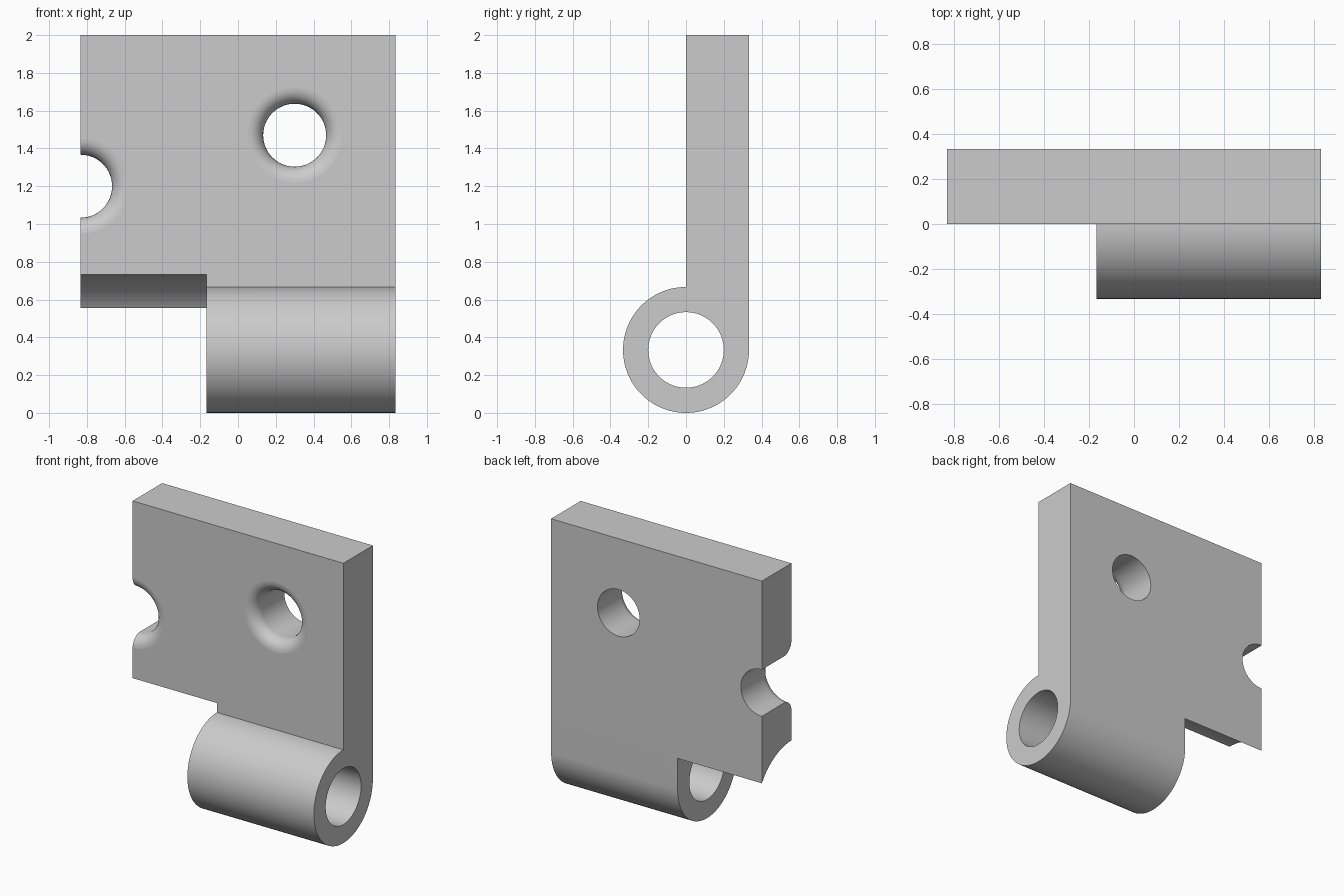
import bpy, bmesh, math

if "Cube" in bpy.data.objects:
    bpy.data.objects.remove(bpy.data.objects["Cube"])

U = 1 / 6                      # design unit
HALF = 5 * U                   # half width of the plate
STEP = -U                      # where the barrel ends
AXIS = 2 * U                   # height of the pin axis

steel = bpy.data.materials.new("plain grey")
steel.diffuse_color = (0.6, 0.6, 0.6, 1)
steel.use_nodes = True
steel.node_tree.nodes["Principled BSDF"].inputs["Base Color"].default_value = steel.diffuse_color


def make_object(name, bm):
    bmesh.ops.recalc_face_normals(bm, faces=bm.faces[:])
    mesh = bpy.data.meshes.new(name)
    bm.to_mesh(mesh)
    bm.free()
    mesh.materials.append(steel)
    ob = bpy.data.objects.new(name, mesh)
    bpy.context.collection.objects.link(ob)
    return ob


def arc(cy, cz, r, a0, a1, n):
    return [(cy + r * math.cos(math.radians(a0 + (a1 - a0) * i / n)),
             cz + r * math.sin(math.radians(a0 + (a1 - a0) * i / n))) for i in range(n + 1)]


def extrude_x(name, profile, x0, x1):
    """Extrude a (y, z) outline along x."""
    bm = bmesh.new()
    face = bm.faces.new([bm.verts.new((x0, y, z)) for y, z in profile])
    new = bmesh.ops.extrude_face_region(bm, geom=[face])["geom"]
    bmesh.ops.translate(bm, vec=(x1 - x0, 0, 0),
                        verts=[g for g in new if isinstance(g, bmesh.types.BMVert)])
    return make_object(name, bm)


def lathe_y(name, profile, x, z, n=64):
    """Revolve a (radius, y) outline around a y-parallel axis."""
    bm = bmesh.new()
    rings = [[bm.verts.new((x + r * math.cos(2 * math.pi * i / n), y,
                            z + r * math.sin(2 * math.pi * i / n))) for i in range(n)]
             for r, y in profile]
    for a, b in zip(rings, rings[1:]):
        for i in range(n):
            j = (i + 1) % n
            bm.faces.new((a[i], a[j], b[j], b[i]))
    bm.faces.new(rings[0])
    bm.faces.new(rings[-1])
    return make_object(name, bm)


# Plate and barrel as one outline: flat leaf running tangentially into a round
leaf = extrude_x("hinge_leaf", [(0, 2), (2 * U, 2)] + arc(0, AXIS, 2 * U, 0, -270, 72),
                 -HALF, HALF)

# Pin bore, and the round clearance for the mating barrel
cutters = [
    extrude_x("pin_bore_cutter", arc(0, AXIS, 0.2, 0, 360, 72)[:-1], STEP - 0.1, HALF + 0.1),
    extrude_x("clearance_cutter", arc(0, AXIS, 0.4, 0, 360, 96)[:-1], -HALF - 0.1, STEP),
]

# Screw holes with a rounded mouth on the front
mouth = [(1.5 * U, -0.1)] + arc(1.5 * U, U / 2, U / 2, 270, 180, 8) + [(U, 0.5)]
for label, x, z in (("right", 0.3, 1.47), ("left", -HALF, 1.2)):
    cutters.append(lathe_y(label + "_screw_hole_cutter", mouth, x, z))

for c in cutters:
    c.hide_render = True
    c.hide_set(True)
    m = leaf.modifiers.new(c.name, "BOOLEAN")
    m.operation = "DIFFERENCE"
    m.solver = "EXACT"
    m.object = c

# Bake the cuts, then smooth the round surfaces only
bpy.context.view_layer.objects.active = leaf
leaf.select_set(True)
for m in list(leaf.modifiers):
    bpy.ops.object.modifier_apply(modifier=m.name)
bpy.ops.object.shade_smooth_by_angle(angle=math.radians(30))
for c in cutters:
    bpy.data.objects.remove(c)
